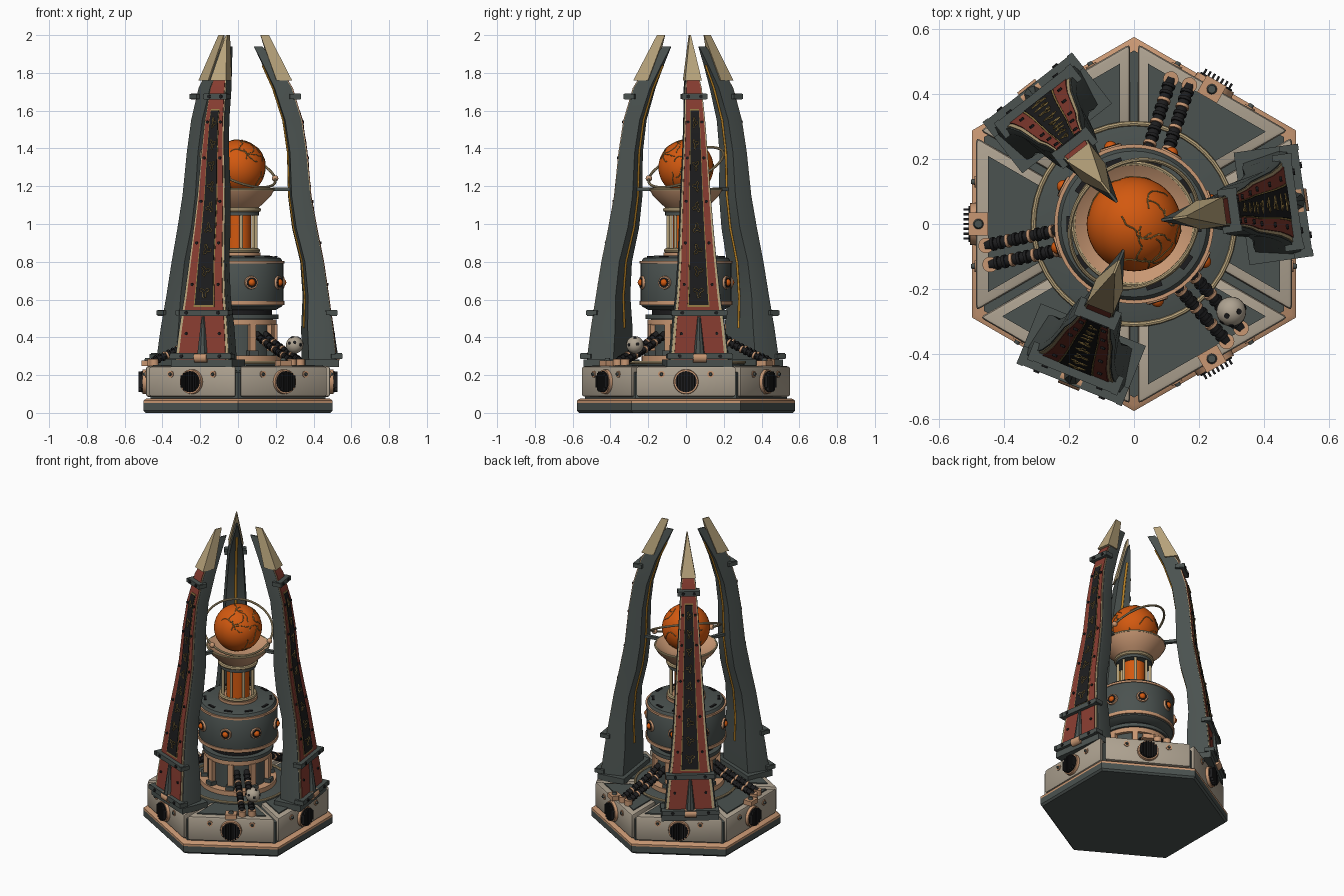
import bpy, bmesh, math, random
from mathutils import Vector, Matrix
from math import sin, cos, radians, pi

if "Cube" in bpy.data.objects:
    bpy.data.objects.remove(bpy.data.objects["Cube"])
random.seed(4)


def material(name, *rgb):
    m = bpy.data.materials.new(name)
    m.use_nodes = True
    m.diffuse_color = (*rgb, 1)
    m.node_tree.nodes["Principled BSDF"].inputs["Base Color"].default_value = (*rgb, 1)
    return m


grey = material("slate grey", .07, .085, .08)
tan = material("copper tan", .58, .31, .17)
cream = material("warm cream", .42, .36, .28)
red = material("brick red", .24, .045, .03)
orange = material("glowing orange", .65, .1, .005)
black = material("soot black", .012, .012, .013)
amber = material("amber line", .55, .25, .02)
bone = material("bone", .48, .37, .2)
brass = material("dull brass", .3, .2, .06)


def finish(bm, name, mat, angle=35):
    bmesh.ops.remove_doubles(bm, verts=bm.verts, dist=1e-5)
    bmesh.ops.recalc_face_normals(bm, faces=bm.faces)
    me = bpy.data.meshes.new(name)
    bm.to_mesh(me)
    bm.free()
    return publish(me, name, mat, angle)


def publish(me, name, mat, angle=35):
    me.materials.clear()
    me.materials.append(mat)
    me.shade_smooth()
    me.set_sharp_from_angle(angle=radians(angle))
    ob = bpy.data.objects.new(name, me)
    bpy.context.collection.objects.link(ob)
    return ob


def lathe(name, mat, profile, seg=48, start=0, closed=False):
    bm = bmesh.new()
    rows = []
    for i in range(seg):
        a = radians(start) + 2 * pi * i / seg
        rows.append([bm.verts.new((r * cos(a), r * sin(a), z)) for r, z in profile])
    count = len(profile)
    for i in range(seg):
        a, b = rows[i], rows[(i + 1) % seg]
        for j in range(count if closed else count - 1):
            k = (j + 1) % count
            bm.faces.new((a[j], b[j], b[k], a[k]))
    return finish(bm, name, mat)


def band(name, mat, inner, outer, low, high):
    return lathe(name, mat, [(inner, low), (outer, low), (outer, high), (inner, high)], closed=True)


def torus(name, mat, radius, r, z):
    prof = [(radius + r * cos(pi * i / 4), z + r * sin(pi * i / 4)) for i in range(8)]
    return lathe(name, mat, prof, closed=True)


def rod(name, mat, p, q, r, r2=None, seg=16):
    p, q = Vector(p), Vector(q)
    bm = bmesh.new()
    m = Matrix.Translation((p + q) / 2) @ (q - p).to_track_quat('Z', 'Y').to_matrix().to_4x4()
    bmesh.ops.create_cone(bm, cap_ends=True, segments=seg, radius1=r,
                          radius2=r if r2 is None else r2, depth=(q - p).length, matrix=m)
    return finish(bm, name, mat)


def box(name, mat, size, loc):
    bm = bmesh.new()
    bmesh.ops.create_cube(bm, size=1, matrix=Matrix.Translation(loc) @ Matrix.Diagonal((*size, 1)))
    return finish(bm, name, mat)


def ball(name, mat, r, loc, seg=32):
    bm = bmesh.new()
    bmesh.ops.create_uvsphere(bm, u_segments=seg, v_segments=seg // 2, radius=r,
                              matrix=Matrix.Translation(loc))
    return finish(bm, name, mat)


def loft(name, mat, sections, bevel=0):
    bm = bmesh.new()
    rows = [[bm.verts.new(p) for p in s] for s in sections]
    for a, b in zip(rows, rows[1:]):
        for j in range(len(a)):
            k = (j + 1) % len(a)
            bm.faces.new((a[j], a[k], b[k], b[j]))
    bm.faces.new(rows[0])
    bm.faces.new(rows[-1])
    if bevel:
        bmesh.ops.bevel(bm, geom=bm.edges[:], offset=bevel, segments=2, affect='EDGES', profile=.5)
    return finish(bm, name, mat)


def tube(name, mat, points, r):
    cu = bpy.data.curves.new(name, 'CURVE')
    cu.dimensions = '3D'
    cu.bevel_depth, cu.bevel_resolution, cu.use_fill_caps = r, 1, True
    sp = cu.splines.new('POLY')
    sp.points.add(len(points) - 1)
    for pt, p in zip(sp.points, points):
        pt.co = (*p, 1)
    ob = bpy.data.objects.new(name + "_path", cu)
    bpy.context.collection.objects.link(ob)
    dg = bpy.context.evaluated_depsgraph_get()
    me = bpy.data.meshes.new_from_object(ob.evaluated_get(dg))
    bpy.data.objects.remove(ob)
    return publish(me, name, mat, 60)


def around(objs, angles):
    for ob in objs:
        for i, a in enumerate(angles):
            c = ob if i == 0 else ob.copy()
            if i:
                bpy.context.collection.objects.link(c)
            c.rotation_euler.z = radians(a)


def spread(count, start=0):
    return [start + 360 * i / count for i in range(count)]


# Hexagonal plinth
lathe("plinth", grey, [(0, 0), (.565, 0), (.577, .012), (.577, .052), (0, .052)], 6, 30)
lathe("plinth_trim", tan, [(0, .052), (.577, .052), (.577, .066), (.56, .076), (0, .076)], 6, 30)
lathe("base_core", grey, [(0, .07), (.535, .07), (.535, .215), (.3, .225), (0, .225)], 6, 30)


def wedge(inner, outer, gap, z):
    t = math.tan(radians(30))
    return [(inner, gap - inner * t, z), (outer, gap - outer * t, z),
            (outer, outer * t - gap, z), (inner, inner * t - gap, z)]


# Six armoured deck sectors with round vents
sector = [loft("deck_sector", cream, [wedge(.27, .487, .014, .085), wedge(.27, .487, .014, .247)], .012),
          loft("deck_plate", grey, [wedge(.28, .45, .05, .24), wedge(.28, .45, .05, .254)]),
          rod("vent_rim", tan, (.47, 0, .165), (.505, 0, .165), .068, .064, 32),
          rod("vent_disc", black, (.48, 0, .165), (.51, 0, .165), .056, seg=32)]
for i in range(-3, 4):
    y = i * .015
    sector.append(box("vent_slat", black, (.03, .007, 2 * math.sqrt(.055 ** 2 - y * y)), (.511, y, .165)))
for y in (-.13, .13):
    sector += [rod("sector_bolt_rim", tan, (.48, y, .205), (.492, y, .205), .018),
               rod("sector_bolt", grey, (.48, y, .205), (.502, y, .205), .012, .007)]
around(sector, spread(6))
latch = [box("latch_block", tan, (.06, .07, .03), (.48, 0, .262)),
         rod("latch_bolt", grey, (.48, 0, .27), (.48, 0, .29), .018, .012)]
around(latch, spread(3, 60))

# Central column, lower storey
lathe("deck_hub", grey, [(.31, .22), (.31, .262), (.25, .275), (0, .275)])
torus("deck_pipe", bone, .31, .008, .268)
band("hub_step", tan, .1, .235, .27, .305)
band("lower_column", grey, .05, .185, .3, .505)
band("lower_collar", tan, .1, .205, .465, .495)
band("neck_ring", grey, .1, .215, .497, .52)
band("neck", black, .05, .18, .52, .56)
around([box("pillar", tan, (.04, .035, .17), (.19, 0, .385)),
        box("pillar_foot", grey, (.05, .05, .03), (.2, 0, .315))], spread(9, 12))

# Drum with round lamps
lathe("drum", grey, [(0, .545), (.2, .545), (.235, .565), (.24, .58), (.24, .795),
                     (.225, .82), (.17, .832), (0, .835)])
band("drum_low_band", tan, .2, .246, .572, .592)
band("drum_top_band", tan, .2, .246, .79, .803)
around([rod("lamp_rim", tan, (.22, 0, .69), (.25, 0, .69), .04, .034, 24),
        rod("lamp_well", black, (.22, 0, .69), (.252, 0, .69), .028, seg=24),
        ball("lamp", orange, .02, (.247, 0, .69), 16)], spread(8, -73))
around([box("drum_slot", black, (.016, .05, .006), (.2, 0, .828))], spread(10))

# Glass chamber, dish and orb
band("chamber_base", tan, .03, .12, .83, .85)
torus("chamber_low_ring", bone, .105, .012, .86)
band("glass_chamber", orange, .01, .07, .84, 1.09)
around([rod("chamber_post", bone, (.097, 0, .85), (.097, 0, 1.08), .009)], spread(8, 10))
band("chamber_cap", grey, .03, .11, 1.045, 1.065)
torus("chamber_high_ring", bone, .11, .012, 1.075)
lathe("dish", tan, [(0, 1.08), (.1, 1.08), (.13, 1.105), (.175, 1.15), (.192, 1.18),
                    (.182, 1.187), (.15, 1.165), (.09, 1.14), (0, 1.135)])
torus("dish_lip", bone, .187, .007, 1.183)
orb = Vector((0, 0, 1.3))
ball("orb", orange, .146, orb, 48)
for i in range(22):
    d = Vector((random.gauss(0, 1), random.gauss(0, 1), random.gauss(0, 1))).normalized()
    step = d.orthogonal().normalized()
    step.rotate(Matrix.Rotation(random.uniform(0, 2 * pi), 3, d))
    path = []
    for j in range(12):
        path.append(orb + d * .146)
        step.rotate(Matrix.Rotation(random.uniform(-.7, .7), 3, d))
        d = (d + step * .1).normalized()
    tube("orb_vein", brass, path, .0022)

# Tilted orbit ring with two beads
tilt = Vector((.354, -.354, .866)).to_track_quat('Z', 'Y')
ring = torus("orbit_ring", bone, .212, .007, 0)
ring.rotation_euler = tilt.to_euler()
ring.location = orb
for az in (15, 255):
    v = Vector((cos(radians(az)), sin(radians(az)), 0))
    v.z = -(v.x * .354 - v.y * .354) / .866
    ball("orbit_bead", tan, .017, orb + v.normalized() * .212, 16)

# Curved towers: height, inner radius, outer radius, half width
stations = [(.25, .36, .505, .16), (.45, .355, .485, .14), (.62, .36, .465, .118), (.8, .345, .44, .102),
            (.98, .3, .405, .09), (1.15, .277, .375, .08), (1.38, .27, .355, .066), (1.55, .245, .33, .056),
            (1.72, .19, .28, .045), (1.84, .135, .21, .023), (1.94, .085, .13, .004)]


def at(z):
    for a, b in zip(stations, stations[1:]):
        if z <= b[0]:
            t = (z - a[0]) / (b[0] - a[0])
            return [u + (v - u) * t for u, v in zip(a, b)][1:]
    return stations[-1][1:]


def strip(name, mat, low, high, frac, lift):
    rows = []
    for z in [low] + [s[0] for s in stations if low < s[0] < high] + [high]:
        _, r, w = at(z)
        w *= frac
        rows.append([(r - .004, -w, z), (r + lift, -w, z), (r + lift, w, z), (r - .004, w, z)])
    return loft(name, mat, rows)


tower = [loft("tower_body", grey, [[(i, -w * .88, z), (o - .02, -w * 1.03, z), (o, -w, z),
                                    (o, w, z), (o - .02, w * 1.03, z), (i, w * .88, z)]
                                   for z, i, o, w in stations]),
         strip("tower_trim", bone, .27, 1.78, .96, .004),
         strip("tower_panel", red, .275, 1.77, .86, .008),
         strip("inlay_frame", brass, .56, 1.61, .47, .010),
         strip("inlay", black, .57, 1.6, .42, .013),
         tube("inner_line", amber, [(i - .002, 0, z) for z, i, o, w in stations[1:-1]], .007),
         loft("tower_tip", bone, [[(.2, -.045, 1.76), (.283, -.045, 1.76), (.283, .045, 1.76), (.2, .045, 1.76)],
                                  [(.12, -.003, 2), (.165, -.003, 2), (.165, .003, 2), (.12, .003, 2)]]),
         box("tower_foot", grey, (.18, .35, .04), (.425, 0, .262)),
         rod("foot_fin", grey, (.505, 0, .3), (.495, 0, .51), .03, .008, 8),
         rod("foot_knob", tan, (.515, -.035, .292), (.515, .035, .292), .026),
         box("tower_arm", grey, (.1, .022, .018), (.235, 0, 1.185))]
for z in (.3, .53, 1.675):
    _, r, w = at(z)
    tower.append(box("tower_clamp", grey, (.035, 2 * w + .03, .032), (r + .015, 0, z)))
    for s in (-1, 1):
        tower += [box("clamp_jaw", grey, (.06, .02, .026), (r + .005, s * (w + .01), z)),
                  rod("clamp_bolt", black, (r, s * w * .7, z), (r + .038, s * w * .7, z), .01, seg=8)]
for z in (.42, .68, .9, 1.12, 1.35, 1.54):
    _, r, w = at(z)
    for s in (-.66, .66):
        tower.append(rod("panel_stud", black, (r, s * w, z), (r + .015, s * w, z), .008, seg=8))
# Abstract swirl ornaments on the inlay
for n in range(9):
    z0, pts = .64 + n * .112, []
    for j in range(14):
        a = j * .5 + n
        s = .6 + .4 * sin(3 * a + n)
        z = z0 + .032 * sin(a) * s
        _, r, w = at(z)
        pts.append((r + .014, w * .28 * cos(a) * s, z))
    tower.append(tube("inlay_swirl", brass, pts, .0025))
around(tower, spread(3, 8))

# Paired ribbed hoses
hoses = []
for side in (-.03, .03):
    path = [Vector((.18 + .28 * t, side, .42 - .145 * t ** .8)) for t in [i / 12 for i in range(13)]]
    hoses.append(tube("hose", black, path, .017))
    for i in range(1, 12):
        d = (path[i + 1] - path[i]).normalized() * .005
        hoses.append(rod("hose_rib", tan if i % 3 == 0 else black, path[i] - d, path[i] + d, .021))
    hoses.append(rod("hose_socket", tan, (.46, side, .25), (.46, side, .285), .024))
around(hoses, spread(3, 72))

# Round pod resting on the hoses
pod = Vector((.3, -.27, .36))
ball("pod", cream, .046, pod, 24)
for v in ((0, -1, .3), (.7, -.7, 0), (-.6, -.7, .2), (.5, 0, .8), (-.3, -.3, .9), (.9, .3, .1)):
    v = Vector(v).normalized()
    rod("pod_hole", black, pod + v * .04, pod + v * .047, .009, seg=8)
